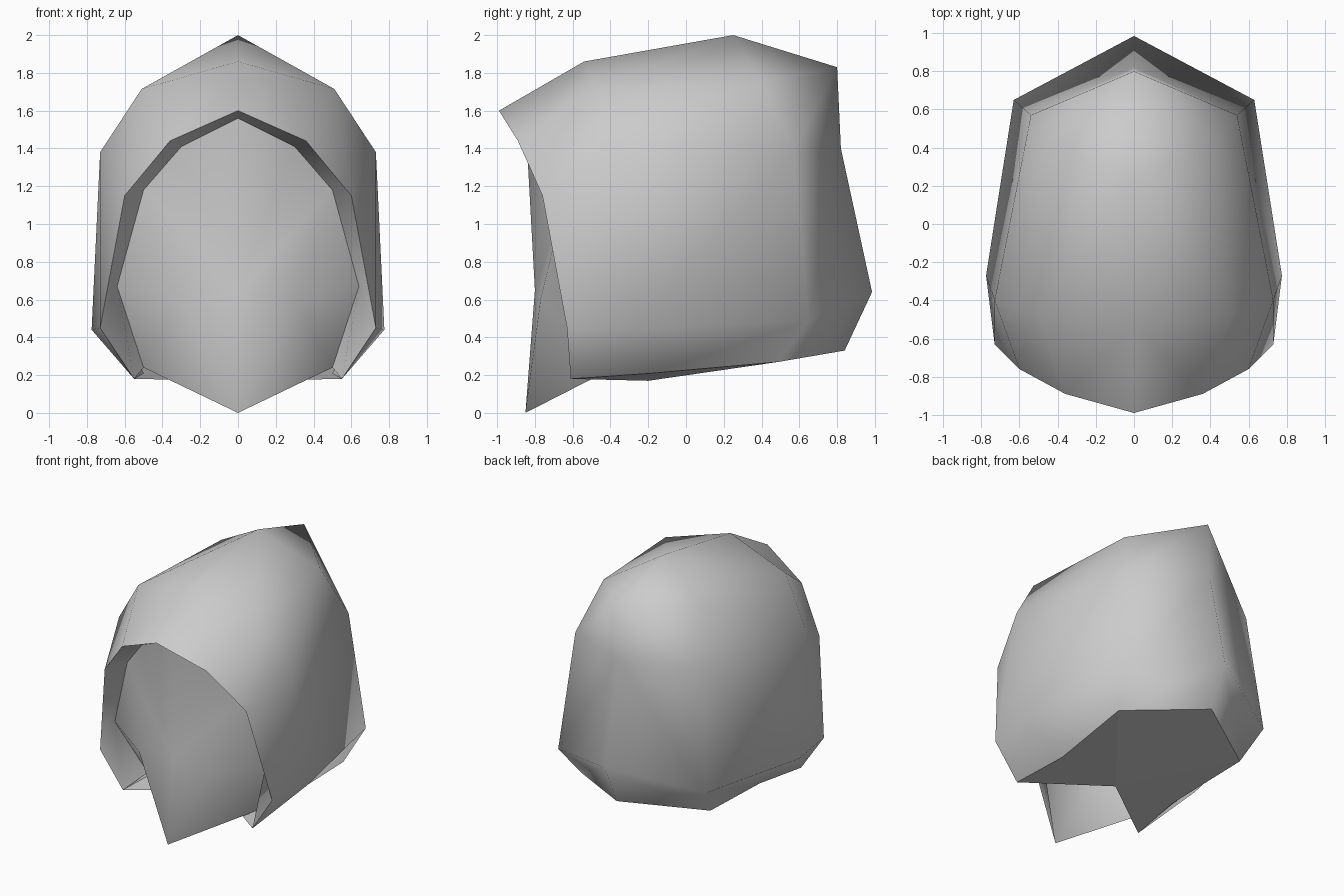
import bpy

cube = bpy.data.objects.get("Cube")
if cube:
    bpy.data.objects.remove(cube, do_unlink=True)

grey = bpy.data.materials.new("plain_grey")
grey.use_nodes = True
grey.diffuse_color = (0.6, 0.6, 0.6, 1)
grey.node_tree.nodes["Principled BSDF"].inputs["Base Color"].default_value = (0.6, 0.6, 0.6, 1)


def half_part(name, faces, smooth=True):
    """Build the +x half from faces given as point lists, then mirror it."""
    points = list(dict.fromkeys(p for f in faces for p in f))
    mesh = bpy.data.meshes.new(name)
    mesh.from_pydata(points, [], [[points.index(p) for p in f] for f in faces])
    mesh.materials.append(grey)
    for poly in mesh.polygons:
        poly.use_smooth = smooth
    obj = bpy.data.objects.new(name, mesh)
    bpy.context.collection.objects.link(obj)
    obj.modifiers.new("mirror", 'MIRROR').use_clip = True
    return obj


# Hood rows, crown to bottom edge, each running from the opening to the back
rows = [
    [(0, -.99, 1.6), (0, -.54, 1.86), (0, .25, 2)],
    [(.36, -.89, 1.44), (.51, -.48, 1.715), (.42, .4, 1.75), (0, .8, 1.83)],
    [(.6, -.76, 1.15), (.73, -.4, 1.38), (.54, .57, 1.38), (0, .82, 1.4)],
    [(.73, -.63, .45), (.775, -.27, .44), (.63, .65, .49), (0, .985, .64)],
    [(.55, -.61, .18), (.5, -.18, .21), (.55, .49, .27), (0, .84, .33)],
]
hood = [(rows[0][2], rows[1][2], rows[1][3])]
for upper, lower in zip(rows, rows[1:]):
    for i in range(len(upper) - 1):
        hood.append((upper[i], lower[i], upper[i + 1]))
        hood.append((upper[i + 1], lower[i], lower[i + 1]))
half_part("hood", hood)

# Flat underside with a notch at the front
neck = (0, -.2, .17)
edge = rows[-1]
half_part("hood_underside", [(neck, edge[i + 1], edge[i]) for i in range(3)], False)

# Face plate: outer border, centre line and cheek
border = [(0, -.85, 1.56), (.3, -.74, 1.41), (.5, -.63, 1.18), (.64, -.58, .67), (.5, -.38, .24)]
nose, cheek, chin = (0, -.8, .65), (.3, -.77, .6), (0, -.85, 0)
half_part("face", [
    (border[0], nose, border[1]),
    (nose, border[2], border[1]),
    (nose, cheek, border[2]),
    (cheek, border[3], border[2]),
    (cheek, border[4], border[3]),
    (cheek, chin, border[4]),
    (nose, chin, cheek),
])

# Lip joining the hood opening to the face
rim = [r[0] for r in rows]
half_part("hood_lip", [(border[i], border[i + 1], rim[i + 1], rim[i]) for i in range(4)])
